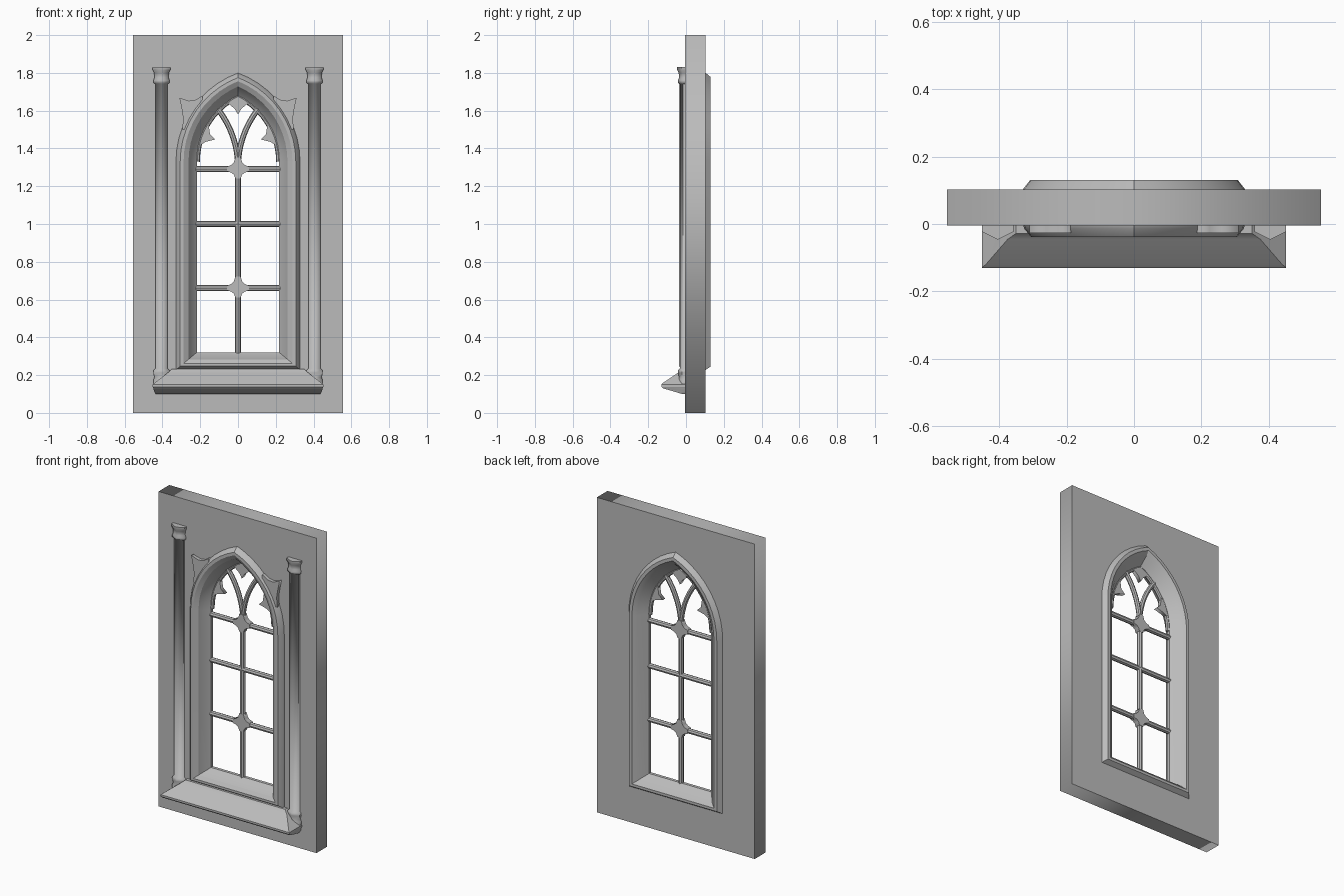
import bpy, bmesh, math
from mathutils import Matrix

cube = bpy.data.objects.get("Cube")
if cube:
    bpy.data.objects.remove(cube, do_unlink=True)

stone = bpy.data.materials.new("grey_stone")
stone.use_nodes = True
GREY = (0.5, 0.5, 0.5, 1)
stone.diffuse_color = GREY
stone.node_tree.nodes["Principled BSDF"].inputs["Base Color"].default_value = GREY

SPRING, OFFSET = 1.33, 0.171   # arch spring height, arc centre offset


def finish(obj, bm, angle=None):
    """Clean the mesh, give it the stone material and shade it."""
    bmesh.ops.remove_doubles(bm, verts=bm.verts, dist=0.0001)
    bmesh.ops.recalc_face_normals(bm, faces=bm.faces)
    bm.to_mesh(obj.data)
    bm.free()
    obj.data.materials.clear()
    obj.data.materials.append(stone)
    if angle:
        bpy.ops.object.select_all(action='DESELECT')
        obj.select_set(True)
        bpy.context.view_layer.objects.active = obj
        bpy.ops.object.shade_smooth_by_angle(angle=math.radians(angle))
    return obj


def loft(name, rings, closed=False, angle=None):
    """Skin a list of equal rings; close as a torus or cap the ends."""
    bm = bmesh.new()
    loops = [[bm.verts.new(p) for p in ring] for ring in rings]
    pairs = list(zip(loops, loops[1:]))
    if closed:
        pairs.append((loops[-1], loops[0]))
    else:
        bm.faces.new(loops[0])
        bm.faces.new(loops[-1])
    for a, b in pairs:
        for i in range(len(a)):
            j = (i + 1) % len(a)
            bm.faces.new((a[i], a[j], b[j], b[i]))
    obj = bpy.data.objects.new(name, bpy.data.meshes.new(name))
    bpy.context.collection.objects.link(obj)
    return finish(obj, bm, angle)


def drawn(name, paths, y, thickness=0, radius=0):
    """Paths in the x-z plane, made a filled plate or a round rib."""
    curve = bpy.data.curves.new(name, 'CURVE')
    curve.dimensions = '3D' if radius else '2D'
    if radius:
        curve.bevel_depth, curve.bevel_resolution = radius, 2
        curve.use_fill_caps = True
    else:
        curve.fill_mode, curve.extrude = 'BOTH', thickness / 2
    for path in paths:
        spline = curve.splines.new('POLY')
        spline.points.add(len(path) - 1)
        for point, (x, z) in zip(spline.points, path):
            point.co = (x, z, 0, 1)
        spline.use_cyclic_u = not radius
    temp = bpy.data.objects.new(name + "_path", curve)
    bpy.context.collection.objects.link(temp)
    bpy.context.view_layer.update()
    graph = bpy.context.evaluated_depsgraph_get()
    mesh = bpy.data.meshes.new_from_object(temp.evaluated_get(graph))
    bpy.data.objects.remove(temp, do_unlink=True)
    mesh.transform(Matrix.Translation((0, y, 0)) @ Matrix.Rotation(math.pi / 2, 4, 'X'))
    obj = bpy.data.objects.new(name, mesh)
    bpy.context.collection.objects.link(obj)
    bm = bmesh.new()
    bm.from_mesh(mesh)
    return finish(obj, bm, 35 if radius else None)


def arc(w, steps=10):
    """Right half of a pointed arch, from spring to apex."""
    r = w + OFFSET
    end = math.acos(OFFSET / r)
    return [(r * math.cos(end * i / steps) - OFFSET,
             SPRING + r * math.sin(end * i / steps)) for i in range(steps + 1)]


def flip(path):
    return [(-x, z) for x, z in path]


def arch(w):
    """Closed pointed outline of half width w; its foot drops as it widens."""
    right = [(w, 0.32 - (w - 0.218) * 0.83)] + arc(w)
    return right + flip(right[:-1])[::-1]


# Wall with pointed opening
wall = [(-0.555, 0), (0.555, 0), (0.555, 2), (-0.555, 2)]
drawn("wall", [wall, arch(0.285)], 0.049, thickness=0.108)

# Moulded frame, splayed on both sides
section = [(0.33, 0.0), (0.326, -0.014), (0.306, -0.038), (0.288, -0.038),
           (0.262, -0.022), (0.256, -0.01), (0.225, 0.034), (0.218, 0.04),
           (0.218, 0.06), (0.225, 0.066), (0.262, 0.112), (0.288, 0.131),
           (0.308, 0.131), (0.33, 0.103)]
loft("window_frame", [[(x, y, z) for x, z in arch(w)] for w, y in section],
     closed=True, angle=25)

# Mullion and cross bars
GLAZE_Y = 0.05
drawn("mullion", [[(0, 0.3), (0, 1.34)]], GLAZE_Y, radius=0.016)
for label, z in (("lower", 0.66), ("middle", 1.0), ("upper", 1.29)):
    drawn(label + "_cross_bar", [[(-0.225, z), (0.225, z)]], GLAZE_Y, radius=0.016)

# Concave bosses where bars cross
quarter = [(0.014, 0.062), (0.022, 0.036), (0.036, 0.022), (0.058, 0.014)]
half = quarter + [(x, -z * 0.8) for x, z in quarter[::-1]]
star = half + flip(half)[::-1]
for label, z in (("lower", 0.66), ("upper", 1.29)):
    drawn(label + "_boss", [[(x, z + dz) for x, dz in star]], GLAZE_Y, thickness=0.034)

# Tracery: forked ribs, arch rib and cusps
R = 0.5
fork = []
for i in range(9):
    rise = 0.31 * i / 8
    fork.append((R - math.sqrt(R * R - rise * rise), 1.3 + rise))
side_cusp = [(0.215, 1.41), (0.17, 1.435), (0.12, 1.448), (0.148, 1.475),
             (0.156, 1.53), (0.18, 1.53)]
for label, side in (("left", list), ("right", flip)):
    drawn(label + "_fork_rib", [side(fork)], GLAZE_Y, radius=0.015)
    drawn(label + "_arch_rib", [side(arc(0.215))], GLAZE_Y, radius=0.013)
    drawn(label + "_cusp", [side(side_cusp)], GLAZE_Y, thickness=0.024)
top_cusp = [(0, 1.58), (0.018, 1.61), (0.048, 1.635), (0.03, 1.67)]
drawn("top_cusp", [top_cusp + flip(top_cusp[1:])[::-1]], GLAZE_Y, thickness=0.024)

# Flared leaf ornaments beside the arch
leaf = [(0.19, 1.68), (0.225, 1.657), (0.26, 1.652), (0.31, 1.668),
        (0.298, 1.61), (0.29, 1.56), (0.295, 1.5), (0.25, 1.5), (0.18, 1.62)]
for label, side in (("left", list), ("right", flip)):
    drawn(label + "_leaf", [side(leaf)], -0.012, thickness=0.03)

# Engaged six-sided columns with base and capital
turned = [(0.05, 0.14), (0.05, 0.175), (0.043, 0.19), (0.05, 0.212), (0.048, 0.228),
          (0.038, 0.234), (0.038, 1.742), (0.049, 1.747), (0.05, 1.76),
          (0.043, 1.775), (0.045, 1.8), (0.054, 1.815), (0.054, 1.83)]
for label, cx in (("left", 0.405), ("right", -0.405)):
    rings = []
    for r, z in turned:
        angles = [math.pi * (i / 3 + 0.5) for i in range(6)]
        rings.append([(cx + r * math.cos(a), 0.86 * r * math.sin(a), z) for a in angles])
    loft(label + "_column", rings, angle=61)

# Sloping sill
steps = [(0.435, 0.02, 0.1), (0.445, 0.07, 0.115), (0.448, 0.122, 0.13),
         (0.452, 0.13, 0.138), (0.452, 0.13, 0.15), (0.44, 0.12, 0.16),
         (0.375, 0.045, 0.21), (0.35, 0.028, 0.232)]
loft("sill", [[(-hx, 0, z), (hx, 0, z), (hx, -d, z), (-hx, -d, z)]
              for hx, d, z in steps], angle=25)
